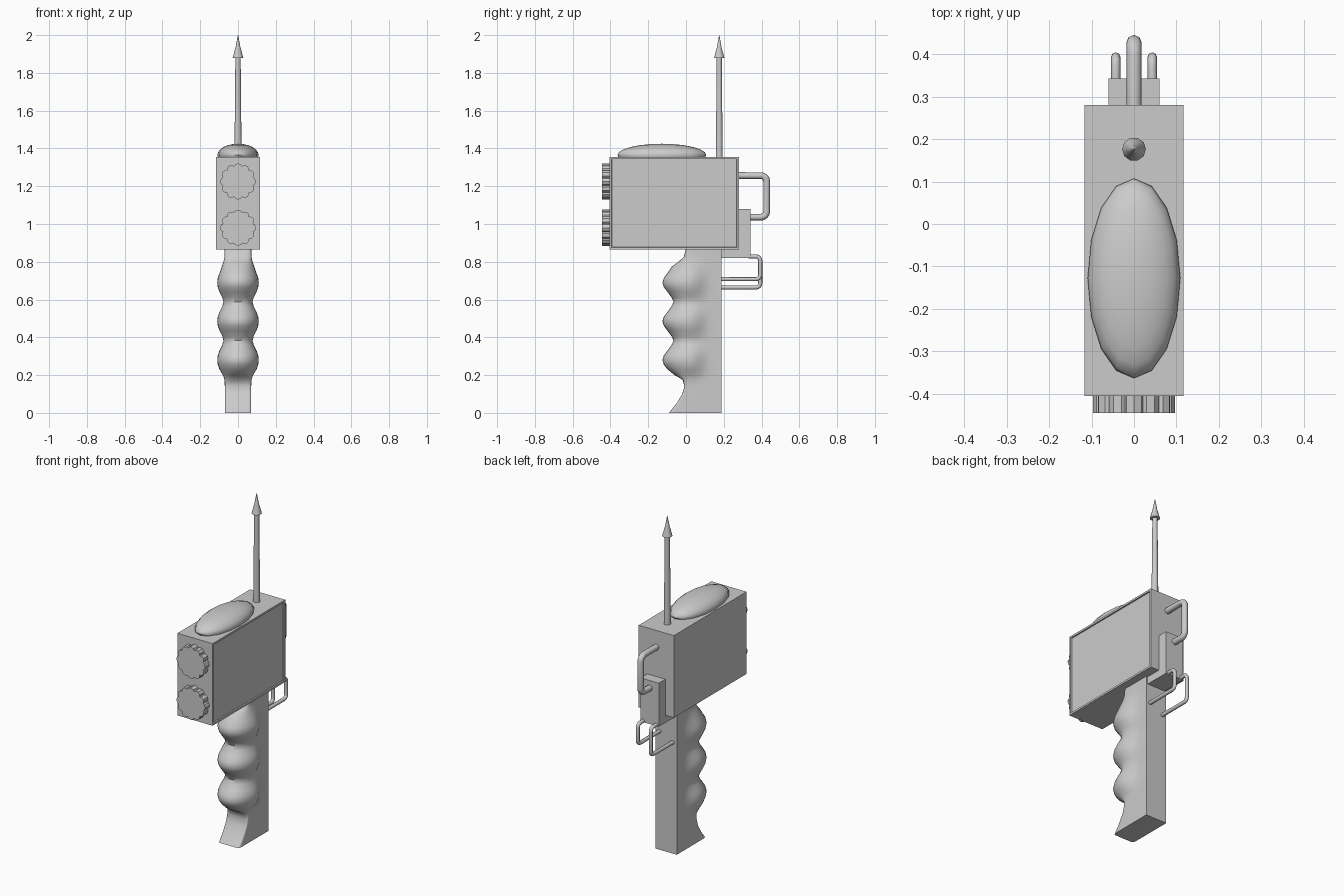
import bpy, bmesh, math
from mathutils import Vector

if "Cube" in bpy.data.objects:
    bpy.data.objects.remove(bpy.data.objects["Cube"])


def finish(name, bm, smooth=None):
    bmesh.ops.recalc_face_normals(bm, faces=bm.faces)
    me = bpy.data.meshes.new(name)
    bm.to_mesh(me)
    bm.free()
    ob = bpy.data.objects.new(name, me)
    bpy.context.collection.objects.link(ob)
    if smooth:
        shade(ob, smooth)
    return ob


def shade(ob, angle):
    bpy.ops.object.select_all(action='DESELECT')
    ob.select_set(True)
    bpy.context.view_layer.objects.active = ob
    bpy.ops.object.shade_smooth_by_angle(angle=math.radians(angle))


def box_bm(lo, hi):
    bm = bmesh.new()
    bmesh.ops.create_cube(bm, size=1)
    for v in bm.verts:
        v.co = [lo[i] + (v.co[i] + 0.5) * (hi[i] - lo[i]) for i in range(3)]
    return bm


def loft(bm, rings):
    rows = [[bm.verts.new(p) for p in r] for r in rings]
    n = len(rows[0])
    for a, b in zip(rows, rows[1:]):
        for i in range(n):
            bm.faces.new((a[i], a[(i + 1) % n], b[(i + 1) % n], b[i]))
    bm.faces.new(rows[0])
    bm.faces.new(rows[-1])


def bar_loop(name, x, y_top, y_low, y_out, z_top, z_low, r, corner):
    # U-shaped bar with rounded corners, swept with a round section
    pts = [(x, y_top, z_top)]
    for cz, start in ((z_top - corner, 90), (z_low + corner, 0)):
        for k in range(5):
            a = math.radians(start - 22.5 * k)
            pts.append((x, y_out - corner + corner * math.cos(a), cz + corner * math.sin(a)))
    pts.append((x, y_low, z_low))
    cu = bpy.data.curves.new(name, 'CURVE')
    cu.dimensions = '3D'
    cu.bevel_depth, cu.bevel_resolution, cu.use_fill_caps = r, 2, True
    sp = cu.splines.new('POLY')
    sp.points.add(len(pts) - 1)
    for p, co in zip(sp.points, pts):
        p.co = (*co, 1)
    ob = bpy.data.objects.new(name, cu)
    bpy.context.collection.objects.link(ob)
    bpy.ops.object.select_all(action='DESELECT')
    ob.select_set(True)
    bpy.context.view_layer.objects.active = ob
    bpy.ops.object.convert(target='MESH')
    shade(bpy.context.object, 50)


# Main housing with a shallow recessed panel on the right side
bm = box_bm((-0.116, -0.405, 0.865), (0.116, 0.28, 1.355))
bm.normal_update()
side = [f for f in bm.faces if f.normal.x > 0.9]
bmesh.ops.inset_region(bm, faces=side, thickness=0.016)
inner = bmesh.ops.inset_region(bm, faces=side, thickness=0.001, depth=-0.008)
finish("housing", bm)

# Block on the back
finish("rear_block", box_bm((-0.06, 0.17, 0.82), (0.06, 0.342, 1.08)))

# Domed top
bm = bmesh.new()
bmesh.ops.create_uvsphere(bm, u_segments=16, v_segments=12, radius=1)
for v in bm.verts:
    v.co = (v.co.x * 0.109, v.co.y * 0.235 - 0.128, v.co.z * 0.06 + 1.365)
finish("top_dome", bm, 40)

# Fluted dials on the front
for name, z in (("upper_dial", 1.225), ("lower_dial", 0.98)):
    bm = bmesh.new()
    ring = []
    for i in range(12):
        for off, r in ((-11, 0.09), (0, 0.096), (11, 0.09), (15, 0.082)):
            a = math.radians(i * 30 + off)
            ring.append((r * math.cos(a), r * math.sin(a)))
    loft(bm, [[(x, y, z + h) for x, h in ring] for y in (-0.40, -0.445)])
    finish(name, bm)

# Antenna with arrow tip
bm = bmesh.new()
profile = [(0.019, 1.35), (0.014, 1.88), (0.028, 1.88), (0.012, 1.94), (0.001, 2.0)]
loft(bm, [[(r * math.cos(i * math.pi / 5), 0.176 + r * math.sin(i * math.pi / 5), z)
           for i in range(10)] for r, z in profile])
finish("antenna", bm, 40)

# Grip: (z, front y, half width, squareness of the front)
keys = [(0, -0.09, 0.07, 12), (0.05, -0.05, 0.07, 12), (0.10, -0.02, 0.07, 10),
        (0.14, -0.008, 0.07, 8), (0.175, -0.018, 0.071, 4), (0.20, -0.06, 0.08, 2.5)]
for c in (0.28, 0.485, 0.69):
    keys += [(c - 0.05, -0.098, 0.098, 2), (c - 0.025, -0.117, 0.107, 2),
             (c, -0.125, 0.11, 2), (c + 0.025, -0.117, 0.107, 2),
             (c + 0.05, -0.098, 0.098, 2)]
    if c < 0.6:
        keys += [(c + 0.08, -0.076, 0.083, 2), (c + 0.103, -0.066, 0.077, 2),
                 (c + 0.125, -0.076, 0.083, 2)]
keys += [(0.775, -0.075, 0.086, 2), (0.80, -0.04, 0.077, 2.5),
         (0.825, -0.012, 0.072, 4), (0.87, 0, 0.07, 6)]
rings = []
for z, f, w, n in keys:
    mid = 0.02
    half = [(0, f)]
    for k in range(1, 9):
        t = k / 8 * math.pi / 2
        half.append((w * math.sin(t) ** (2 / n),
                     mid - (mid - f) * max(math.cos(t), 0) ** (2 / n)))
    for k in range(1, 5):
        s = k / 4
        half.append((w + (0.07 - w) * s * s * (3 - 2 * s), mid + 0.11 * s))
    half.append((0.07, 0.187))
    rings.append([(x, y, z) for x, y in half] + [(-x, y, z) for x, y in half[:0:-1]])
bm = bmesh.new()
loft(bm, rings)
finish("grip", bm, 45)

# Bars on the back
bar_loop("upper_bar", 0, 0.27, 0.33, 0.427, 1.256, 1.036, 0.018, 0.03)
bar_loop("right_lower_bar", 0.043, 0.33, 0.16, 0.393, 0.828, 0.708, 0.011, 0.022)
bar_loop("left_lower_bar", -0.043, 0.33, 0.16, 0.393, 0.828, 0.664, 0.011, 0.022)
